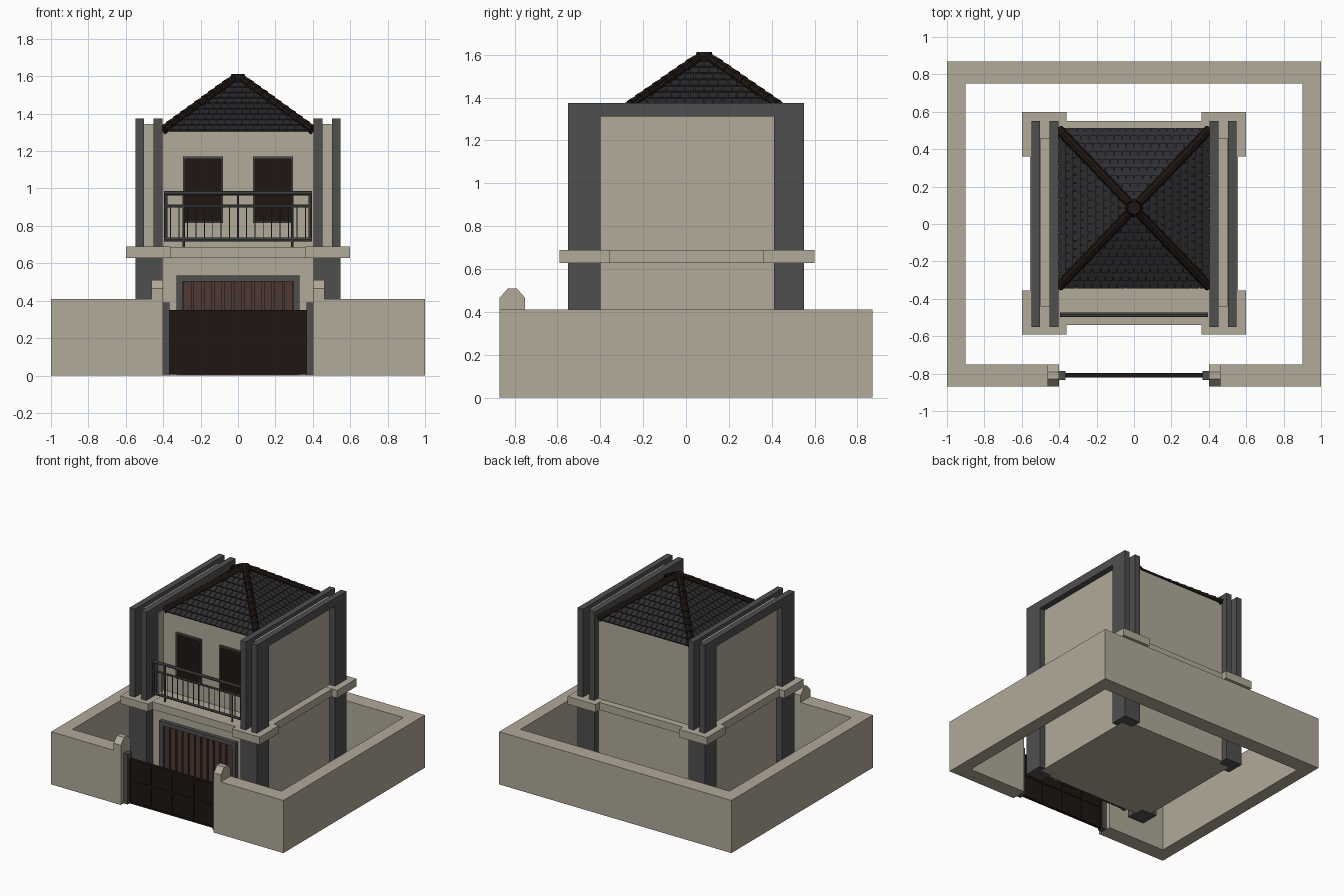
import bpy, bmesh, math
from mathutils import Matrix, Vector

if "Cube" in bpy.data.objects:
    bpy.data.objects.remove(bpy.data.objects["Cube"])


def material(name, r, g, b):
    m = bpy.data.materials.new(name)
    m.diffuse_color = (r, g, b, 1)
    m.use_nodes = True
    m.node_tree.nodes["Principled BSDF"].inputs["Base Color"].default_value = m.diffuse_color
    return m


BEIGE = material("beige_render", 0.44, 0.405, 0.32)
GREY = material("grey_frame", 0.078, 0.078, 0.078)
DARK = material("dark_brown", 0.013, 0.008, 0.006)
SLATE = material("roof_slate", 0.026, 0.025, 0.029)
RED = material("door_brown", 0.075, 0.04, 0.034)


def finish(name, bm, mat):
    me = bpy.data.meshes.new(name)
    bmesh.ops.recalc_face_normals(bm, faces=bm.faces)
    bm.to_mesh(me)
    bm.free()
    me.materials.append(mat)
    ob = bpy.data.objects.new(name, me)
    bpy.context.collection.objects.link(ob)
    return ob


def add_box(bm, x0, x1, y0, y1, z0, z1, mx=Matrix()):
    c = Matrix.Translation(((x0 + x1) / 2, (y0 + y1) / 2, (z0 + z1) / 2))
    s = Matrix.Diagonal((abs(x1 - x0), abs(y1 - y0), abs(z1 - z0), 1))
    bmesh.ops.create_cube(bm, size=1, matrix=mx @ c @ s)


def add_rod(bm, a, b, r1, r2=None, seg=8):
    a, b = Vector(a), Vector(b)
    d = b - a
    m = Matrix.Translation((a + b) / 2) @ d.to_track_quat('Z', 'Y').to_matrix().to_4x4()
    bmesh.ops.create_cone(bm, cap_ends=True, segments=seg, radius1=r1,
                          radius2=r1 if r2 is None else r2, depth=d.length, matrix=m)


def boxes(name, mat, items, mirror=False):
    bm = bmesh.new()
    for b in items:
        add_box(bm, *b)
        if mirror:
            add_box(bm, -b[1], -b[0], *b[2:])
    return finish(name, bm, mat)


# boundary wall: one U-shaped outline with a front opening, extruded
bm = bmesh.new()
half = [(0.40, -0.87), (1, -0.87), (1, 0.87), (-1, 0.87), (-1, -0.87), (-0.40, -0.87),
        (-0.40, -0.75), (-0.90, -0.75), (-0.90, 0.75), (0.90, 0.75), (0.90, -0.75), (0.40, -0.75)]
f = bm.faces.new([bm.verts.new((x, y, 0)) for x, y in half])
ext = bmesh.ops.extrude_face_region(bm, geom=[f])
bmesh.ops.translate(bm, vec=(0, 0, 0.41), verts=[v for v in ext['geom'] if isinstance(v, bmesh.types.BMVert)])
finish("boundary_wall", bm, BEIGE)

# chamfered caps beside the gate
bm = bmesh.new()
prof = [(-0.87, 0.41), (-0.75, 0.41), (-0.75, 0.465), (-0.79, 0.51), (-0.83, 0.51), (-0.87, 0.465)]
for s in (-1, 1):
    a = [bm.verts.new((s * 0.40, y, z)) for y, z in prof]
    b = [bm.verts.new((s * 0.462, y, z)) for y, z in prof]
    bm.faces.new(a)
    bm.faces.new(b)
    for i in range(6):
        j = (i + 1) % 6
        bm.faces.new((a[i], a[j], b[j], b[i]))
finish("gate_pillar_caps", bm, BEIGE)

# gate
boxes("gate_posts", GREY, [(0.365, 0.40, -0.835, -0.785, 0, 0.39)], True)
boxes("gate_panel", DARK, [(-0.37, 0.37, -0.814, -0.802, 0.005, 0.35)])
boxes("gate_bars", DARK,
      [(x - 0.007, x + 0.007, -0.82, -0.796, 0.005, 0.35) for x in (-0.36, -0.183, 0, 0.183, 0.36)]
      + [(-0.365, 0.365, -0.82, -0.796, z - 0.007, z + 0.007) for z in (0.012, 0.18, 0.343)])

# house walls
boxes("main_body", BEIGE, [(-0.41, 0.41, -0.33, 0.50, 0, 1.31)])
boxes("ground_floor_front", BEIGE, [(-0.41, 0.41, -0.47, -0.33, 0, 0.63)])
boxes("side_walls", BEIGE, [(0.41, 0.50, -0.44, 0.46, 0, 1.345)], True)

# grey corner legs and paired upper frames
boxes("lower_legs", GREY, [(0.405, 0.548, -0.55, -0.40, 0, 0.63),
                           (0.405, 0.548, 0.41, 0.55, 0, 0.63)], True)
frames = []
for x0, x1 in ((0.405, 0.452), (0.502, 0.548)):
    frames += [(x0, x1, -0.55, -0.40, 0.63, 1.375), (x0, x1, 0.41, 0.55, 0.63, 1.375),
               (x0, x1, -0.40, 0.41, 1.312, 1.375)]
boxes("upper_frames", GREY, frames, True)

# floor band and balcony slab with corner blocks
boxes("floor_band", BEIGE, [(-0.555, 0.555, -0.54, 0.552, 0.63, 0.688)])
boxes("band_corners", BEIGE, [(0.36, 0.60, -0.59, -0.355, 0.629, 0.689),
                              (0.36, 0.60, 0.362, 0.60, 0.629, 0.689)], True)

# windows
boxes("window_panes", DARK, [(0.09, 0.285, -0.336, -0.32, 0.825, 1.16)], True)
boxes("window_frames", GREY, [(0.08, 0.092, -0.345, -0.32, 0.815, 1.17),
                              (0.283, 0.295, -0.345, -0.32, 0.815, 1.17),
                              (0.092, 0.283, -0.345, -0.32, 1.158, 1.17),
                              (0.092, 0.283, -0.345, -0.32, 0.815, 0.827)], True)

# garage door
boxes("garage_frame", GREY, [(-0.33, -0.298, -0.50, -0.46, 0, 0.535),
                             (0.298, 0.33, -0.50, -0.46, 0, 0.535),
                             (-0.298, 0.298, -0.50, -0.46, 0.503, 0.535)])
slats = [(-0.298, 0.298, -0.476, -0.465, 0, 0.503)]
for i in range(11):
    x = -0.27 + i * 0.054
    slats.append((x - 0.021, x + 0.021, -0.49, -0.47, 0, 0.503))
boxes("garage_door", RED, slats)

# balcony railing
bm = bmesh.new()
Y = -0.485
for z, r in ((0.975, 0.012), (0.905, 0.008), (0.727, 0.01)):
    add_rod(bm, (-0.395, Y, z), (0.395, Y, z), r)
for s in (-1, 1):
    add_rod(bm, (s * 0.387, Y, 0.72), (s * 0.387, Y, 0.98), 0.009)
    add_rod(bm, (s * 0.29, Y, 0.685), (s * 0.29, Y, 0.975), 0.007)
add_rod(bm, (0, Y, 0.727), (0, Y, 0.975), 0.005)
for i in range(17):
    x = -0.36 + i * 0.045
    add_rod(bm, (x, Y, 0.727), (x, Y, 0.905), 0.003, seg=6)
finish("balcony_railing", bm, GREY)

# roof: base pyramid
CY, HX, HY, Z0, RISE = 0.085, 0.405, 0.425, 1.305, 0.29
bm = bmesh.new()
base = [bm.verts.new((sx * HX, CY + sy * HY, Z0)) for sx, sy in ((-1, -1), (1, -1), (1, 1), (-1, 1))]
apex = bm.verts.new((0, CY, Z0 + RISE))
bm.faces.new(base)
for i in range(4):
    bm.faces.new((base[i], base[(i + 1) % 4], apex))
finish("roof_base", bm, SLATE)

# roof: staggered overlapping tiles on the four slopes
bm = bmesh.new()
ROWS, W = 10, 0.044
for k in range(4):
    d, h = (HY, HX) if k % 2 == 0 else (HX, HY)
    turn = Matrix.Translation((0, CY, 0)) @ Matrix.Rotation(k * math.pi / 2, 4, 'Z')
    pitch = math.atan2(RISE, d)
    step = math.hypot(RISE, d) / ROWS
    for r in range(ROWS):
        t = r / ROWS
        lim = h * (1 - t - 0.5 / ROWS)
        m = turn @ Matrix.Translation((0, -d * (1 - t), Z0 + RISE * t)) @ Matrix.Rotation(pitch - 0.15, 4, 'X')
        n = int(lim / W) + 2
        for i in range(-n, n):
            a = (i + 0.5 * (r % 2)) * W
            u0, u1 = max(a, -lim), min(a + W - 0.004, lim)
            if u1 - u0 > 0.006:
                add_box(bm, u0, u1, 0, step * 1.05, 0.001, 0.01, m)
finish("roof_tiles", bm, SLATE)

# hip tiles: tapered overlapping segments, plus a cap at the peak
bm = bmesh.new()
top = Vector((0, CY, 1.602))
for sx in (-1, 1):
    for sy in (-1, 1):
        low = Vector((sx * 0.402, CY + sy * 0.42, 1.312))
        for i in range(10):
            add_rod(bm, low.lerp(top, i * 0.093), low.lerp(top, i * 0.093 + 0.105), 0.027, 0.021)
add_rod(bm, (0, CY, 1.57), (0, CY, 1.612), 0.05, 0.035)
finish("roof_hip_tiles", bm, DARK)
